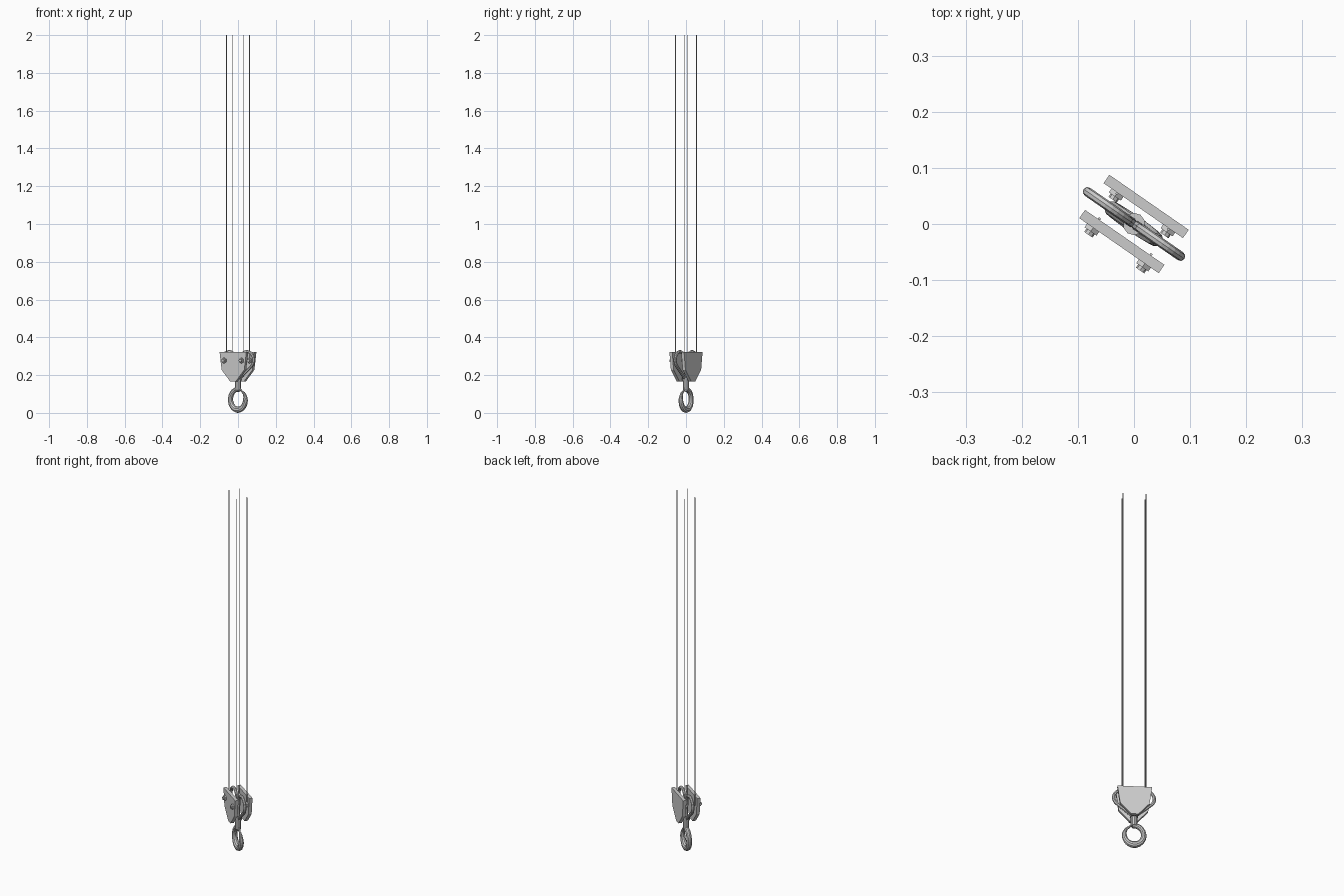
import bpy, bmesh, math
from mathutils import Matrix, Vector

if "Cube" in bpy.data.objects:
    bpy.data.objects.remove(bpy.data.objects["Cube"])

# The whole block is turned about z; parts are modelled with u along x, v along y
TURN = Matrix.Rotation(math.radians(-34.7), 4, 'Z')


def finish(name, bm):
    bmesh.ops.recalc_face_normals(bm, faces=bm.faces)
    me = bpy.data.meshes.new(name)
    bm.to_mesh(me)
    bm.free()
    ob = bpy.data.objects.new(name, me)
    bpy.context.collection.objects.link(ob)
    ob.matrix_world = TURN
    return ob


def tube(name, pts, radii, sides=10, closed=False):
    """Round tube along a path of (u, z) points lying in the v = 0 plane."""
    bm = bmesh.new()
    n = len(pts)
    P = [Vector((u, 0, z)) for u, z in pts]
    rings = []
    for i, p in enumerate(P):
        a = P[(i - 1) % n] if closed else P[max(i - 1, 0)]
        b = P[(i + 1) % n] if closed else P[min(i + 1, n - 1)]
        t = (b - a).normalized()
        side = Vector((0, 1, 0))
        out = t.cross(side)
        rings.append([bm.verts.new(p + radii[i] * (math.cos(k * math.tau / sides) * out
                      + math.sin(k * math.tau / sides) * side)) for k in range(sides)])
    for i in range(n if closed else n - 1):
        r, s = rings[i], rings[(i + 1) % n]
        for k in range(sides):
            bm.faces.new((r[k], r[(k + 1) % sides], s[(k + 1) % sides], s[k]))
    if not closed:
        bm.faces.new(rings[0])
        bm.faces.new(rings[-1])
    return finish(name, bm)


def cylinder(name, a, b, r, sides):
    a, b = Vector(a), Vector(b)
    bm = bmesh.new()
    d = b - a
    m = Matrix.Translation((a + b) / 2) @ d.to_track_quat('Z', 'Y').to_matrix().to_4x4()
    bmesh.ops.create_cone(bm, cap_ends=True, segments=sides, radius1=r, radius2=r,
                          depth=d.length, matrix=m)
    return finish(name, bm)


# Side plates, each with two bolts facing the same way
PROFILE = [(0.086, 0.322), (0.073, 0.228), (0.018, 0.166)]
outline = PROFILE + [(-u, z) for u, z in reversed(PROFILE)]
for label, v in (("front", -0.038), ("back", 0.038)):
    bm = bmesh.new()
    face = bm.faces.new([bm.verts.new((u, v - 0.009, z)) for u, z in outline])
    ext = bmesh.ops.extrude_face_region(bm, geom=[face])
    bmesh.ops.translate(bm, vec=(0, 0.018, 0),
                        verts=[g for g in ext["geom"] if isinstance(g, bmesh.types.BMVert)])
    if face.is_valid is False or not any(f.calc_center_median().y < v - 0.008 for f in bm.faces):
        bm.faces.new([w for w in bm.verts if w.co.y < v])
    finish(label + "_plate", bm)
    for side, u in (("left", -0.056), ("right", 0.056)):
        z = 0.277
        cylinder(f"{label}_{side}_bolt_head", (u, v - 0.008, z), (u, v - 0.017, z), 0.015, 6)
        cylinder(f"{label}_{side}_bolt_end", (u, v - 0.016, z), (u, v - 0.024, z), 0.009, 8)
        # Hoisting cable just inside the plates
        vc = math.copysign(0.0275, v)
        cylinder(f"{label}_{side}_cable", (u, vc, 0.27), (u, vc, 2.0), 0.0025, 8)

# Teardrop loops rising from the shank to either side
for label, s in (("left", -1), ("right", 1)):
    cu, cz, R = 0.057, 0.280, 0.044
    pts = [(s * (cu + R * math.cos(math.radians(a))), cz + R * math.sin(math.radians(a)))
           for a in range(-50, 196, 15)]
    pts += [(s * 0.006, 0.235), (s * 0.004, 0.195), (s * 0.008, 0.178),
            (s * 0.034, 0.203), (s * 0.062, 0.226)]
    tube(label + "_loop", pts, [0.0085] * len(pts), 8, closed=True)

# Shank and collar
cylinder("shank", (0, 0, 0.122), (0, 0, 0.19), 0.0165, 10)
cylinder("shank_collar", (0, 0, 0.172), (0, 0, 0.192), 0.02, 10)

# Hook, thick at the bottom and tapering to its tip
KEYS = [(80, 0.013), (180, 0.0135), (270, 0.017), (360, 0.0125), (412, 0.005)]


def hook_radius(a):
    for (a0, r0), (a1, r1) in zip(KEYS, KEYS[1:]):
        if a <= a1:
            return r0 + (r1 - r0) * (a - a0) / (a1 - a0)
    return KEYS[-1][1]


angles = [80 + i * 332 / 30 for i in range(31)]
tube("hook", [(0.048 * math.cos(math.radians(a)), 0.071 + 0.054 * math.sin(math.radians(a)))
              for a in angles], [hook_radius(a) for a in angles], 10)

# Safety latch closing the throat
cylinder("safety_latch", (0.004, 0, 0.137), (0.042, 0, 0.096), 0.005, 8)
